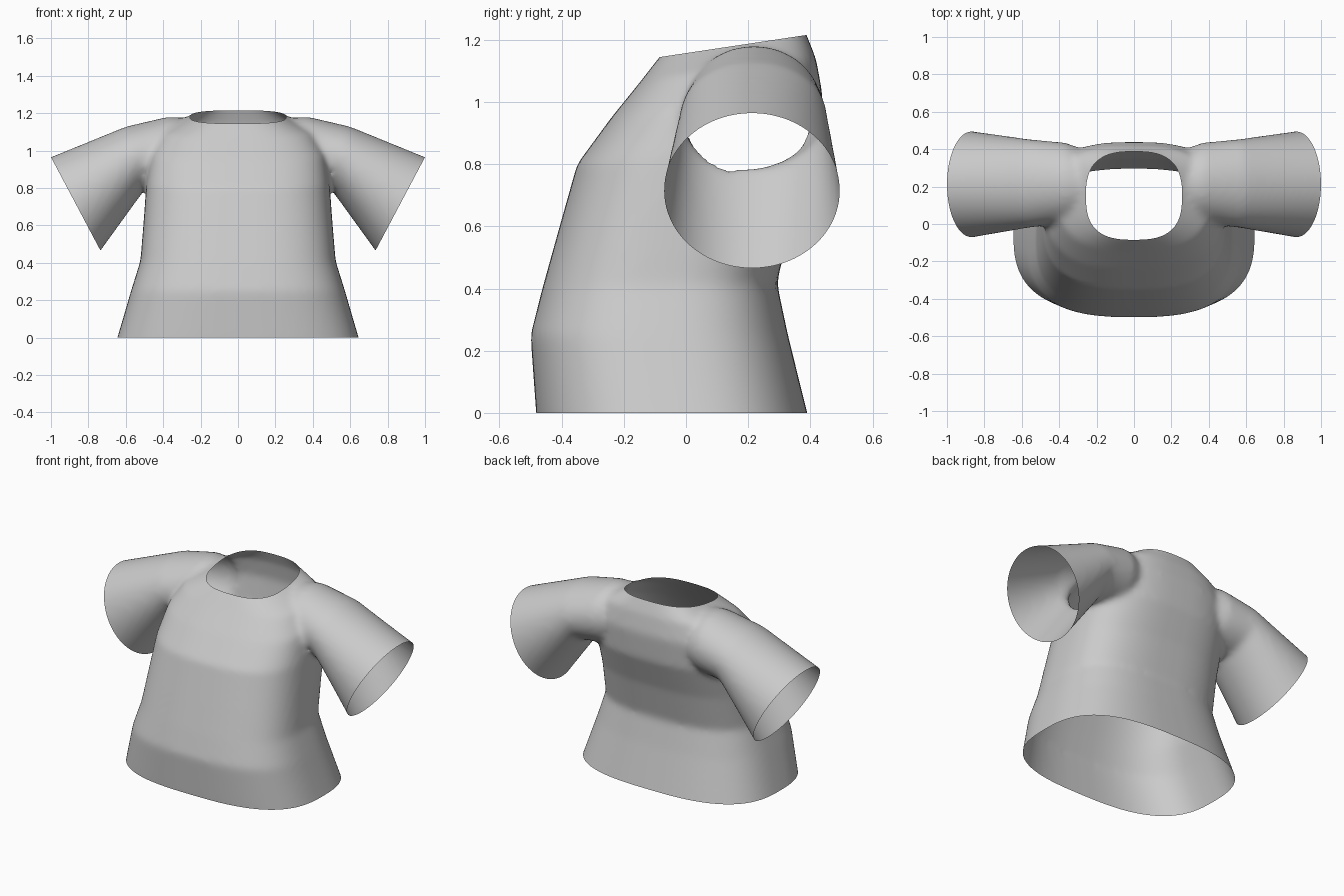
import bpy, bmesh, math
from mathutils import Vector

if "Cube" in bpy.data.objects:
    bpy.data.objects.remove(bpy.data.objects["Cube"], do_unlink=True)

SIDES = 64


def rounded(t, power):
    """Point on a unit superellipse."""
    c, s = math.cos(t), math.sin(t)
    return (math.copysign(abs(c) ** (2 / power), c),
            math.copysign(abs(s) ** (2 / power), s))


def torso_ring(z_front, z_back, half_width, y_front, y_back):
    pts = []
    for i in range(SIDES):
        u, v = rounded(2 * math.pi * i / SIDES, 2.8)
        k = (v + 1) / 2
        pts.append((half_width * u, y_front + (y_back - y_front) * k,
                    z_front + (z_back - z_front) * k))
    return pts


def sleeve_ring(side, top, bottom, y_mid, y_half):
    pts = []
    for i in range(SIDES):
        u, v = rounded(2 * math.pi * i / SIDES, 2)
        k = (v + 1) / 2
        pts.append((side * (bottom[0] + (top[0] - bottom[0]) * k),
                    y_mid + y_half * u,
                    bottom[1] + (top[1] - bottom[1]) * k))
    return pts


def loft(name, rings):
    """Closed tube through a list of rings."""
    bm = bmesh.new()
    loops = [[bm.verts.new(p) for p in ring] for ring in rings]
    for a, b in zip(loops, loops[1:]):
        for i in range(SIDES):
            j = (i + 1) % SIDES
            bm.faces.new((a[i], a[j], b[j], b[i]))
    bm.faces.new(loops[0])
    bm.faces.new(loops[-1])
    bmesh.ops.recalc_face_normals(bm, faces=bm.faces)
    mesh = bpy.data.meshes.new(name)
    bm.to_mesh(mesh)
    bm.free()
    obj = bpy.data.objects.new(name, mesh)
    bpy.context.collection.objects.link(obj)
    return obj


# Torso: front height, back height, half width, front y, back y
shirt = loft("shirt", [torso_ring(*r) for r in (
    (-0.10, -0.10, 0.675, -0.472, 0.414),
    (0.00, 0.00, 0.645, -0.482, 0.39),
    (0.25, 0.25, 0.572, -0.50, 0.328),
    (0.40, 0.42, 0.522, -0.462, 0.292),
    (0.58, 0.65, 0.505, -0.412, 0.35),
    (0.80, 0.85, 0.49, -0.35, 0.425),
    (0.95, 1.02, 0.47, -0.24, 0.44),
    (1.07, 1.14, 0.40, -0.143, 0.418),
    (1.145, 1.215, 0.255, -0.085, 0.388),
    (1.19, 1.27, 0.18, -0.045, 0.365))])

# Sleeves: top (x, z), bottom (x, z), middle y, half depth
helpers = []
for side, label in ((1, "left"), (-1, "right")):
    helpers.append(loft(label + "_sleeve", [sleeve_ring(side, *r) for r in (
        ((1.075, 0.935), (0.78, 0.40), 0.212, 0.295),
        ((1.00, 0.965), (0.735, 0.465), 0.212, 0.283),
        ((0.60, 1.128), (0.50, 0.79), 0.217, 0.235),
        ((0.37, 1.182), (0.36, 0.80), 0.22, 0.215),
        ((0.15, 1.16), (0.15, 0.85), 0.20, 0.15))]))

# Join the solids, then even out and soften the seams
for part in helpers:
    join = shirt.modifiers.new("join", 'BOOLEAN')
    join.operation = 'UNION'
    join.solver = 'EXACT'
    join.object = part
remesh = shirt.modifiers.new("even", 'REMESH')
remesh.mode = 'VOXEL'
remesh.voxel_size = 0.016
soften = shirt.modifiers.new("soften", 'SMOOTH')
soften.factor = 0.5
soften.iterations = 14

bpy.context.view_layer.update()
graph = bpy.context.evaluated_depsgraph_get()
fused = bpy.data.meshes.new_from_object(shirt.evaluated_get(graph))
shirt.modifiers.clear()
shirt.data = fused
for part in helpers:
    bpy.data.objects.remove(part, do_unlink=True)

# Open the hem, cuffs and neck with flat cuts
bm = bmesh.new()
bm.from_mesh(fused)


def cut(point, normal, inside):
    faces = [f for f in bm.faces if inside(f.calc_center_median())]
    edges = {e for f in faces for e in f.edges}
    verts = {v for f in faces for v in f.verts}
    bmesh.ops.bisect_plane(bm, geom=faces + list(edges) + list(verts),
                           plane_co=point, plane_no=Vector(normal).normalized(),
                           clear_outer=True)


cut((0, 0, 0), (0, 0, -1), lambda c: c.z < 0.1)
for side in (1, -1):
    cut((side, 0, 0.965), (side * 0.5, 0, -0.265),
        lambda c: c.x * side > 0.7)
cut((0, -0.08, 1.145), (0, -0.07, 0.465),
    lambda c: abs(c.x) < 0.32 and c.z > 1.08)
bm.to_mesh(fused)
bm.free()

# Plain grey cloth
cloth = bpy.data.materials.new("grey cloth")
cloth.use_nodes = True
grey = (0.6, 0.6, 0.6, 1)
cloth.diffuse_color = grey
cloth.node_tree.nodes["Principled BSDF"].inputs["Base Color"].default_value = grey
fused.materials.clear()
fused.materials.append(cloth)
for poly in fused.polygons:
    poly.material_index = 0
    poly.use_smooth = True
